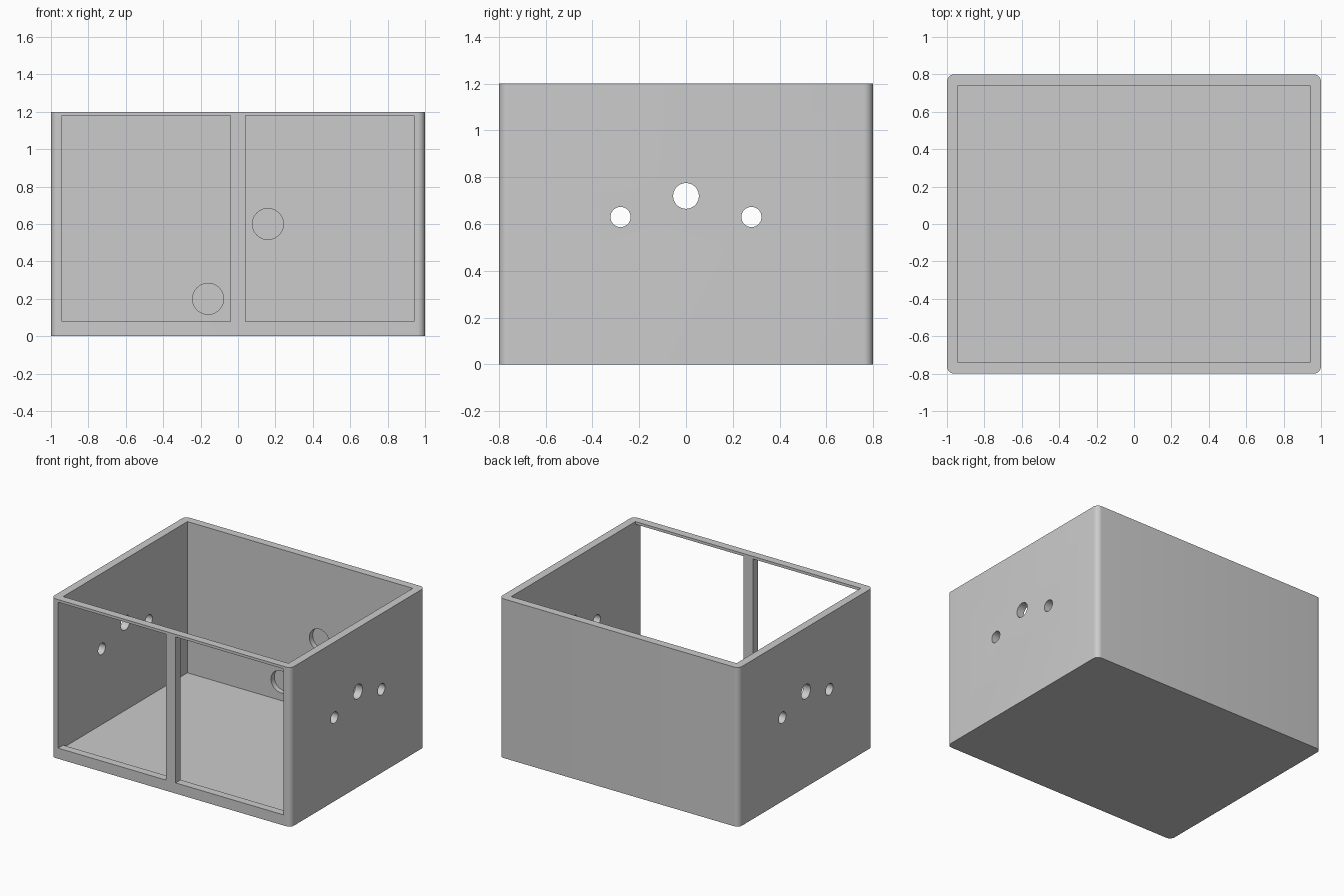
import bpy, bmesh, math

cube = bpy.data.objects.get("Cube")
if cube:
    bpy.data.objects.remove(cube, do_unlink=True)

W, D, H = 2.0, 1.6, 1.2      # outer size
WALL, R = 0.06, 0.04         # wall thickness, corner radius

grey = bpy.data.materials.new("plain grey")
grey.use_nodes = True
colour = (0.6, 0.6, 0.6, 1)
grey.diffuse_color = colour
grey.node_tree.nodes["Principled BSDF"].inputs["Base Color"].default_value = colour


def add_object(name, bm):
    bmesh.ops.recalc_face_normals(bm, faces=bm.faces)
    mesh = bpy.data.meshes.new(name)
    bm.to_mesh(mesh)
    bm.free()
    mesh.materials.append(grey)
    obj = bpy.data.objects.new(name, mesh)
    bpy.context.collection.objects.link(obj)
    return obj


def box(name, low, high):
    bm = bmesh.new()
    bmesh.ops.create_cube(bm, size=1)
    for v in bm.verts:
        v.co = [(a + b) / 2 + c * (b - a) for a, b, c in zip(low, high, v.co)]
    return add_object(name, bm)


def rod(name, radius, length, place, rotation):
    bm = bmesh.new()
    bmesh.ops.create_cone(bm, cap_ends=True, segments=48,
                          radius1=radius, radius2=radius, depth=length)
    obj = add_object(name, bm)
    obj.location, obj.rotation_euler = place, rotation
    return obj


# Outer block with rounded upright corners
bm = bmesh.new()
outline = []
for i, (sx, sy) in enumerate([(1, 1), (-1, 1), (-1, -1), (1, -1)]):
    for k in range(9):
        a = math.radians(90 * i + 90 * k / 8)
        outline.append(bm.verts.new((sx * (W / 2 - R) + R * math.cos(a),
                                     sy * (D / 2 - R) + R * math.sin(a), 0)))
base = bm.faces.new(outline)
top = bmesh.ops.extrude_face_region(bm, geom=[base])["geom"]
bmesh.ops.translate(bm, vec=(0, 0, H),
                    verts=[g for g in top if isinstance(g, bmesh.types.BMVert)])
case = add_object("open_case", bm)

# Hollow inside
ix, iy = W / 2 - WALL, D / 2 - WALL
cutters = [box("inside_cutter", (-ix, -iy, WALL), (ix, iy, H + 0.2))]

# Two front windows either side of the central post, reaching into the hollow
for name, a, b in (("right_window_cutter", -ix, -0.04), ("left_window_cutter", 0.04, ix)):
    cutters.append(box(name, (a, -D / 2 - 0.1, 0.08), (b, -iy + 0.02, 1.18)))

# Round holes through both side walls
for y, z, r in ((0, 0.72, 0.055), (-0.28, 0.63, 0.043), (0.28, 0.63, 0.043)):
    cutters.append(rod("side_hole_cutter", r, W + 0.2, (0, y, z), (0, math.pi / 2, 0)))

# Blind round pockets in the inner face of the back wall
for x, z in ((0.16, 0.6), (-0.16, 0.2)):
    cutters.append(rod("back_pocket_cutter", 0.083, 0.08, (x, iy, z), (math.pi / 2, 0, 0)))

for cutter in cutters:
    cutter.hide_render = True
    cutter.hide_viewport = True
    cutter.display_type = 'WIRE'
    mod = case.modifiers.new(cutter.name, 'BOOLEAN')
    mod.operation, mod.solver, mod.object = 'DIFFERENCE', 'EXACT', cutter

# Bake the cuts, drop the cutters and smooth the rounded surfaces
for cutter in cutters:
    cutter.hide_viewport = False
bpy.context.view_layer.update()
graph = bpy.context.evaluated_depsgraph_get()
finished = bpy.data.meshes.new_from_object(case.evaluated_get(graph))
case.modifiers.clear()
case.data = finished
for cutter in cutters:
    bpy.data.objects.remove(cutter, do_unlink=True)

bpy.ops.object.select_all(action='DESELECT')
case.select_set(True)
bpy.context.view_layer.objects.active = case
bpy.ops.object.shade_smooth_by_angle(angle=math.radians(30))
